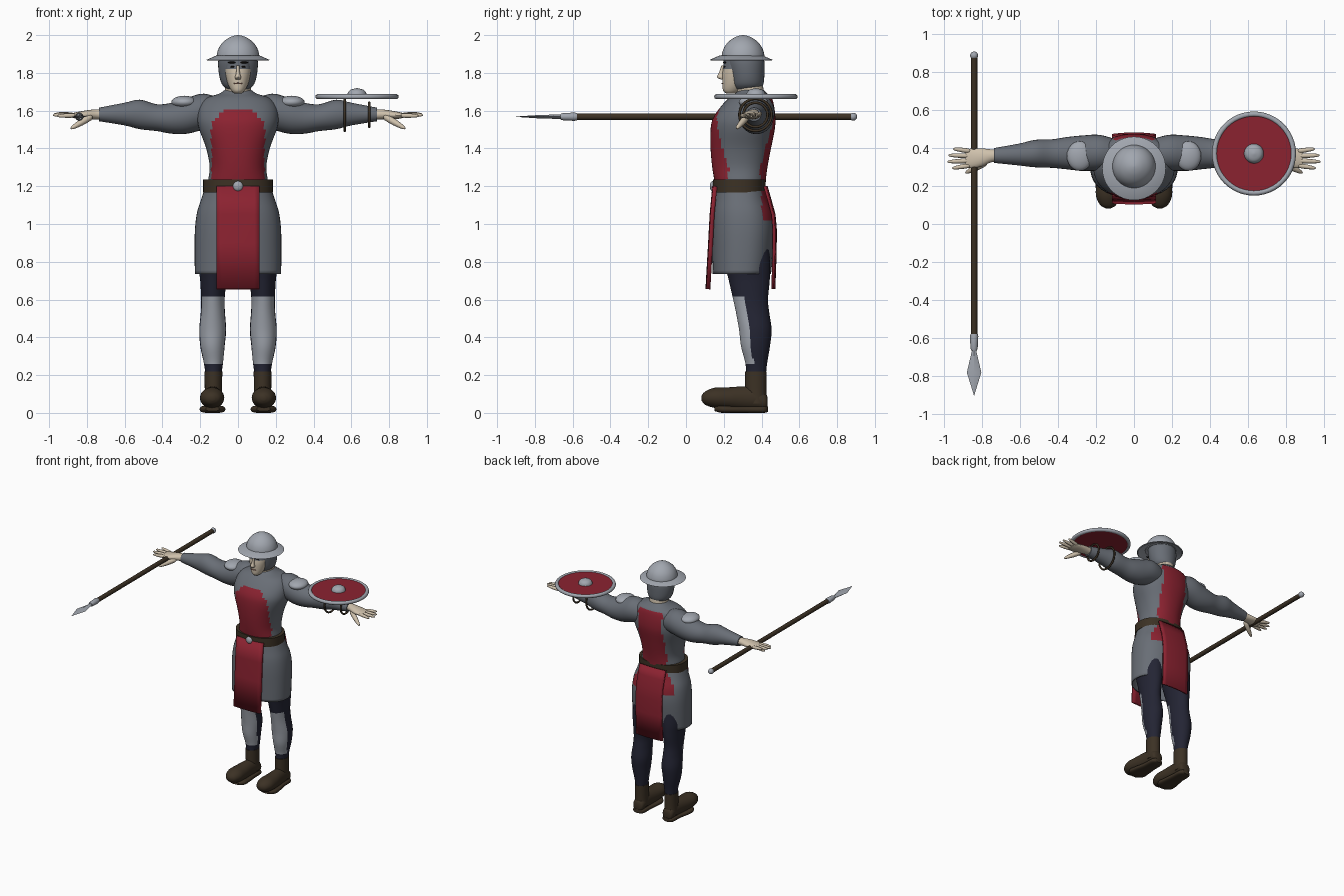
import bpy, bmesh, math
from mathutils import Vector, Matrix

cube = bpy.data.objects.get("Cube")
if cube:
    bpy.data.objects.remove(cube)


def material(name, r, g, b):
    m = bpy.data.materials.new(name)
    m.use_nodes = True
    m.diffuse_color = (r, g, b, 1)
    m.node_tree.nodes["Principled BSDF"].inputs["Base Color"].default_value = (r, g, b, 1)
    return m


mail = material("mail grey", .14, .155, .18)
steel = material("polished steel", .36, .385, .43)
red = material("tabard red", .26, .016, .03)
skin = material("skin", .62, .53, .41)
leather = material("brown leather", .045, .031, .018)
navy = material("navy cloth", .017, .018, .034)
dark = material("dark hair", .01, .008, .007)
lips = material("lips", .32, .17, .13)
parts = []


def finish(name, bm, mats, pick=None):
    """Turn a bmesh into a named object, colouring faces by a rule."""
    bmesh.ops.recalc_face_normals(bm, faces=bm.faces)
    bm.normal_update()
    if pick:
        for f in bm.faces:
            f.material_index = int(pick(f.calc_center_median(), f.normal))
    me = bpy.data.meshes.new(name)
    bm.to_mesh(me)
    bm.free()
    for m in mats:
        me.materials.append(m)
    ob = bpy.data.objects.new(name, me)
    bpy.context.collection.objects.link(ob)
    parts.append(ob)
    return ob


def smooth_sections(secs, sub):
    """Catmull-Rom interpolation between cross-sections."""
    out = []
    for i in range(len(secs) - 1):
        p = [secs[max(i - 1, 0)], secs[i], secs[i + 1], secs[min(i + 2, len(secs) - 1)]]
        for k in range(sub):
            t = k / sub
            out.append([b + .5 * t * (c - a + t * (2*a - 5*b + 4*c - d + t * (3*(b - c) + d - a)))
                        for a, b, c, d in zip(*p)])
    return out + [list(secs[-1])]


def loft(name, axis, secs, mats, pick=None, n=28, sub=4, power=2, side=1, caps=True, matrix=None):
    """Skin rings of (position, centre a, centre b, radius a, radius b)."""
    bm = bmesh.new()
    rings = []
    for t, ca, cb, ra, rb in smooth_sections(secs, sub):
        ring = []
        for k in range(n):
            c, s = math.cos(math.tau * k / n), math.sin(math.tau * k / n)
            a = ca + ra * math.copysign(abs(c) ** (2 / power), c)
            b = cb + rb * math.copysign(abs(s) ** (2 / power), s)
            x, y, z = {"x": (t, a, b), "y": (a, t, b), "z": (a, b, t)}[axis]
            ring.append(bm.verts.new((x * side, y, z)))
        rings.append(ring)
    for lo, hi in zip(rings, rings[1:]):
        for k in range(n):
            j = (k + 1) % n
            bm.faces.new((lo[k], lo[j], hi[j], hi[k]))
    if caps:
        bm.faces.new(rings[0])
        bm.faces.new(rings[-1])
    if matrix:
        bm.transform(matrix)
    return finish(name, bm, mats, pick)


def lathe(name, profile, mat, centre, n=40, sub=1):
    """Round part turned about z from (z, radius) pairs."""
    secs = [(z, 0, 0, r, r) for z, r in profile]
    return loft(name, "z", secs, [mat], n=n, sub=sub, matrix=Matrix.Translation(centre))


def rod(name, p, q, r0, r1, mat):
    """Round-ended tapered limb between two points."""
    p, q = Vector(p), Vector(q)
    d = q - p
    h = d.length
    secs = [(0, 0, 0, r0*.5, r0*.5), (h*.1, 0, 0, r0, r0), (h*.5, 0, 0, r0, r0),
            (h*.9, 0, 0, r1, r1), (h, 0, 0, r1*.3, r1*.3)]
    turn = Matrix.Translation(p) @ d.to_track_quat("Z", "Y").to_matrix().to_4x4()
    return loft(name, "z", secs, [mat], n=10, sub=2, matrix=turn)


def ball(name, centre, size, mat):
    bm = bmesh.new()
    bmesh.ops.create_uvsphere(bm, u_segments=24, v_segments=14, radius=1)
    bm.transform(Matrix.Translation(centre) @ Matrix.Diagonal((*size, 1)))
    return finish(name, bm, [mat])


def ring(name, centre, major, minor, mat, turn=0):
    bpy.ops.mesh.primitive_torus_add(location=centre, rotation=(0, turn, 0), major_radius=major,
                                     minor_radius=minor, major_segments=48, minor_segments=10)
    ob = bpy.context.object
    ob.name = name
    ob.data.materials.append(mat)
    parts.append(ob)


def hanging(name, rows, curve, depth):
    """Cloth panel through (z, y) rows, curved across its width."""
    bm = bmesh.new()
    xs = [.114 * k / 4 for k in range(-4, 5)]
    grid = [[bm.verts.new((x, y + curve * x * x, z)) for x in xs] for z, y in rows]
    for lo, hi in zip(grid, grid[1:]):
        for k in range(len(xs) - 1):
            bm.faces.new((lo[k], lo[k + 1], hi[k + 1], hi[k]))
    ob = finish(name, bm, [red])
    mod = ob.modifiers.new("thickness", "SOLIDIFY")
    mod.thickness, mod.offset = depth, 0


# Torso with the painted tabard
def tabard(c, n):
    if c.y < .3:
        width = .14 if c.z < 1.53 else .14 - (c.z - 1.53) * .8
        return abs(c.x) < width and c.z < 1.6
    return abs(c.x) < .105 and c.z < 1.665 and c.y > .38


loft("torso", "z", [(1.15, 0, .295, .165, .13), (1.22, 0, .287, .16, .135), (1.3, 0, .285, .15, .146),
     (1.4, 0, .29, .168, .16), (1.5, 0, .3, .205, .17), (1.56, 0, .308, .215, .165),
     (1.62, 0, .325, .205, .142), (1.665, 0, .34, .17, .115), (1.69, 0, .345, .1, .085),
     (1.71, 0, .345, .07, .065)], [mail, red], tabard, n=56, power=2.2)

# Skirt and hanging cloth
skirt = loft("skirt", "z", [(.735, 0, .295, .228, .155), (.85, 0, .3, .23, .162), (.97, 0, .303, .228, .167),
             (1.06, 0, .3, .217, .16), (1.13, 0, .293, .195, .142), (1.19, 0, .288, .175, .13)],
             [mail, red], lambda c, n: c.z > 1.02 and c.y > .4, n=48, power=2.3, caps=False)
skirt.modifiers.new("thickness", "SOLIDIFY").thickness = .008
hanging("front_cloth", [(1.2, .15), (1.05, .136), (.9, .128), (.655, .114)], .3, .022)
hanging("back_cloth", [(1.2, .425), (1.13, .445), (1.05, .467), (.97, .474), (.85, .473), (.655, .466)], -.6, .014)

# Belt
loft("belt", "z", [(1.168, 0, .282, .184, .14), (1.235, 0, .282, .184, .14)],
     [leather], n=48, sub=1, power=2.3)
ball("belt_buckle", (0, .142, 1.2), (.027, .016, .027), steel)

# Neck, hood and face
loft("neck", "z", [(1.62, 0, .35, .075, .075), (1.7, 0, .34, .07, .072), (1.8, 0, .33, .065, .07)], [skin])
loft("mail_hood", "z", [(1.715, 0, .325, .06, .07), (1.74, 0, .325, .085, .085), (1.79, 0, .322, .1, .093),
     (1.86, 0, .315, .105, .1), (1.91, 0, .31, .09, .09)], [mail], n=36)
loft("face", "z", [(1.69, 0, .235, .018, .02), (1.705, 0, .242, .035, .045), (1.74, 0, .255, .053, .062),
     (1.79, 0, .265, .066, .073), (1.83, 0, .27, .07, .073), (1.88, 0, .28, .07, .08)],
     [skin, mail], lambda c, n: c.z > 1.815, n=32)
loft("nose", "z", [(1.765, 0, .193, .012, .008), (1.777, 0, .184, .016, .02), (1.8, 0, .188, .01, .014),
     (1.84, 0, .196, .007, .008)], [skin], n=12)
ball("mouth", (0, .194, 1.744), (.024, .006, .004), lips)
for side, label in ((1, "left"), (-1, "right")):
    ball(label + "_brow", (.032 * side, .204, 1.855), (.023, .009, .005), dark)
    ball(label + "_eye", (.028 * side, .204, 1.832), (.013, .006, .004), dark)

# Helmet
lathe("helmet_dome", [(1.875, .113), (1.9, .112), (1.935, .1), (1.965, .077), (1.987, .046), (1.997, .02),
      (2.0, .002)], steel, (0, .302, 0), sub=3)
lathe("helmet_brim", [(1.885, .1), (1.865, .16), (1.869, .167), (1.893, .112)], steel, (0, .292, 0))


# Limbs, mirrored on both sides
def greave(c, n):
    return n.y < -.22 and .26 < c.z < .61


for side, label in ((1, "left"), (-1, "right")):
    loft(label + "_sleeve", "x", [(.08, .37, 1.59, .07, .07), (.18, .375, 1.595, .093, .095),
         (.27, .372, 1.573, .093, .095), (.35, .372, 1.56, .085, .082), (.43, .37, 1.563, .075, .071),
         (.52, .37, 1.58, .072, .078), (.6, .365, 1.582, .058, .06), (.735, .36, 1.58, .039, .036)],
         [mail], side=side)
    ball(label + "_shoulder_plate", (.285 * side, .357, 1.645), (.068, .078, .034), steel)
    loft(label + "_palm", "x", [(.7, .36, 1.58, .03, .026), (.75, .358, 1.58, .034, .027),
         (.8, .35, 1.578, .047, .024), (.85, .345, 1.575, .052, .018), (.885, .345, 1.575, .045, .01)],
         [skin], side=side, n=20)
    for k, reach in enumerate((.955, .98, .975, .95)):
        rod(f"{label}_finger_{k + 1}", (.86 * side, .308 + .025 * k, 1.575),
            (reach * side, .293 + .034 * k, 1.572 + .005 * k), .012, .008, skin)
    rod(label + "_thumb", (.775 * side, .325, 1.57), (.885 * side, .268, 1.505), .017, .01, skin)

    loft(label + "_leg", "z", [(.19, .13, .37, .04, .052), (.26, .13, .372, .05, .057),
         (.35, .135, .368, .064, .076), (.44, .134, .367, .071, .086), (.53, .133, .353, .064, .088),
         (.6, .133, .342, .062, .092), (.7, .13, .335, .07, .108), (.8, .125, .325, .085, .12),
         (1, .11, .31, .09, .12)], [navy, steel], greave, n=36, sub=6, side=side)
    loft(label + "_boot_shaft", "z", [(.05, .13, .375, .048, .052), (.12, .13, .37, .046, .056),
         (.22, .13, .37, .047, .057)], [leather], side=side)
    loft(label + "_boot_foot", "y", [(.082, .135, .078, .012, .012), (.1, .136, .078, .042, .034),
         (.15, .137, .08, .063, .053), (.22, .136, .078, .061, .057), (.3, .133, .078, .052, .062),
         (.37, .13, .075, .047, .06), (.42, .13, .06, .042, .045), (.432, .13, .055, .02, .025)],
         [leather], side=side)
    loft(label + "_boot_sole", "y", [(.15, .135, .022, .035, .012), (.19, .135, .02, .066, .02),
         (.25, .134, .018, .064, .018), (.33, .13, .018, .052, .018), (.41, .13, .018, .048, .018),
         (.433, .13, .02, .025, .015)], [leather], side=side, power=3)

# Shield strapped to the left forearm
hub = (.63, .37, 0)
lathe("shield_board", [(1.664, .205), (1.682, .205)], red, hub, n=48)
ring("shield_rim", (.63, .37, 1.674), .207, .014, steel)
lathe("shield_boss", [(1.68, .052), (1.697, .047), (1.711, .033), (1.719, .003)], steel, hub, sub=3)
for x, radius in ((.565, .085), (.695, .064)):
    ring("shield_strap", (x, .368, 1.578), radius, .007, leather, math.pi / 2)

# Spear through the right hand
sx, sz = -.84, 1.568
loft("spear_shaft", "y", [(-.6, sx, sz, .017, .017), (.885, sx, sz, .017, .017)], [leather], n=16, sub=1)
loft("spear_socket", "y", [(-.665, sx, sz, .015, .015), (-.65, sx, sz, .019, .019), (-.59, sx, sz, .022, .022),
     (-.578, sx, sz, .019, .019)], [steel], n=16, sub=1)
loft("spear_blade", "y", [(-.9, sx, sz, .001, .001), (-.78, sx, sz, .038, .009), (-.66, sx, sz, .01, .012)],
     [steel], n=4, sub=1)
ball("spear_pommel", (sx, .885, sz), (.021, .021, .021), steel)

# Smooth shading with crisp edges
bpy.ops.object.select_all(action="DESELECT")
for ob in parts:
    ob.select_set(True)
bpy.context.view_layer.objects.active = parts[0]
bpy.ops.object.shade_smooth_by_angle(angle=math.radians(40))
